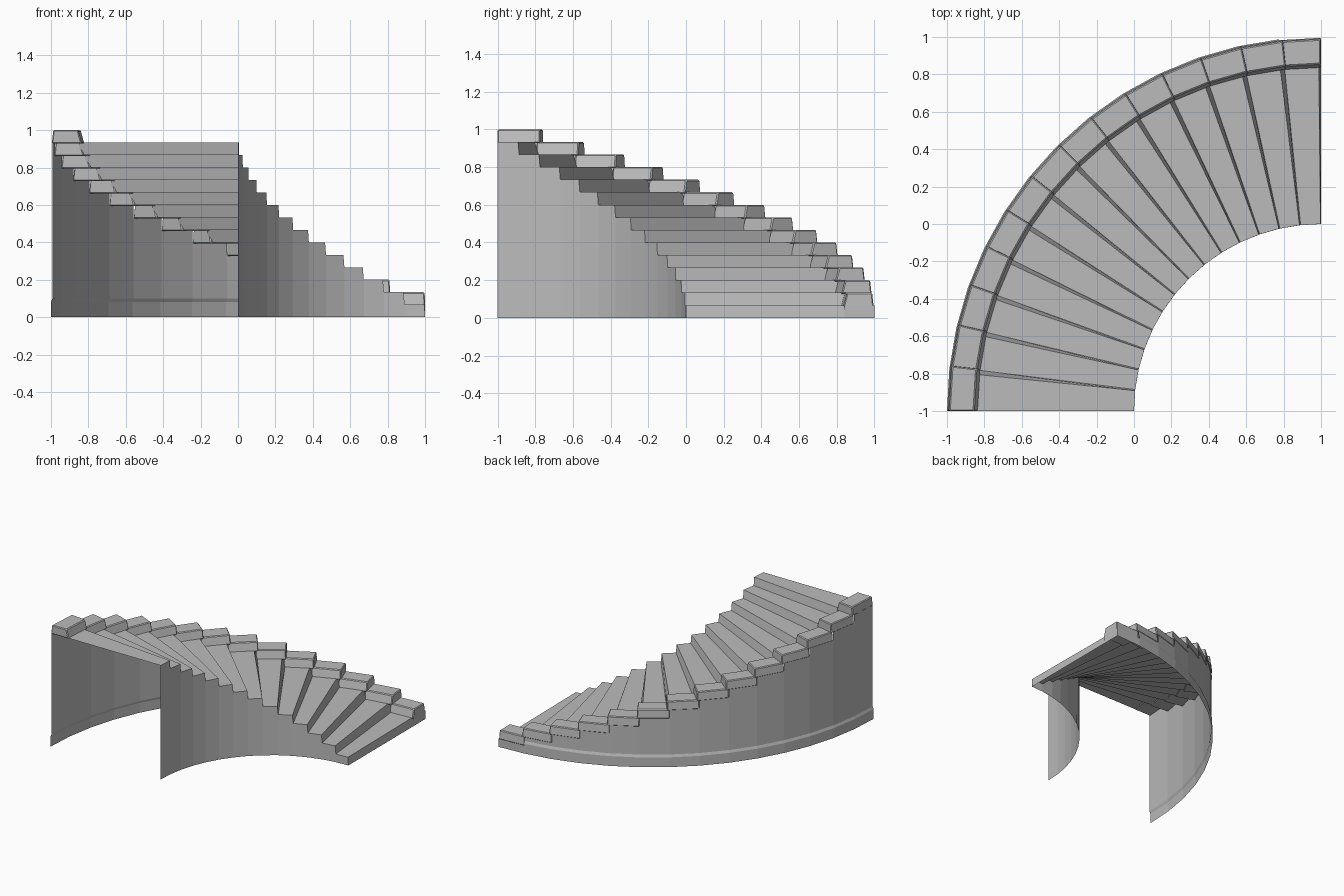
import bpy, bmesh
from math import sin, cos, pi

if "Cube" in bpy.data.objects:
    bpy.data.objects.remove(bpy.data.objects["Cube"])

N = 14                 # steps in the quarter turn
H = 1 / 15             # rise of each step
S = pi / 2 / N         # angle of each step
TIN, TOUT = 0.003, 0.012   # riser slant at the inner and outer edge
WALL = 1.992           # outer wall radius

grey = bpy.data.materials.new("stone_grey")
grey.diffuse_color = (0.5, 0.5, 0.5, 1)
grey.use_nodes = True
grey.node_tree.nodes["Principled BSDF"].inputs["Base Color"].default_value = grey.diffuse_color


def pt(k, r, z, d=0.0):
    """Point on boundary k (0 = high end), radius r, moved d down the stair."""
    a = k * S
    return (1 - r * cos(a) + d * sin(a), -1 + r * sin(a) + d * cos(a), z)


def make(name, polys, bevel=0):
    bm = bmesh.new()
    for poly in polys:
        bm.faces.new([bm.verts.new(p) for p in poly])
    bmesh.ops.remove_doubles(bm, verts=bm.verts, dist=0.0005)
    bmesh.ops.recalc_face_normals(bm, faces=bm.faces)
    me = bpy.data.meshes.new(name)
    bm.to_mesh(me)
    bm.free()
    me.materials.append(grey)
    ob = bpy.data.objects.new(name, me)
    bpy.context.collection.objects.link(ob)
    if bevel:
        m = ob.modifiers.new("bevel", 'BEVEL')
        m.width = bevel
        m.segments = 1
    return ob


def box_faces(lo, hi):
    """Faces of a block from its bottom and top rings of four points."""
    sides = [[lo[i], lo[(i + 1) % 4], hi[(i + 1) % 4], hi[i]] for i in range(4)]
    return [lo, hi] + sides


steps, inner, outer = [], [], []
for k in range(N):
    z = (N - k) * H
    b = 1 if k else 0            # no slant at the two ends of the flight
    f = 1 if k < N - 1 else 0
    # tread and slanted riser
    steps.append([pt(k, 1, z, b * TIN), pt(k, 1.86, z, b * TOUT),
                  pt(k + 1, 1.86, z, -TOUT), pt(k + 1, 1, z, -TIN)])
    steps.append([pt(k + 1, 1, z, -TIN), pt(k + 1, 1.86, z, -TOUT),
                  pt(k + 1, 1.86, z - H, f * TOUT), pt(k + 1, 1, z - H, f * TIN)])
    # inner wall panel with the stair profile on top
    panel = [pt(k, 1, 0, b * TIN), pt(k + 1, 1, 0, f * TIN)]
    if f:
        panel.append(pt(k + 1, 1, z - H, TIN))
    inner.append(panel + [pt(k + 1, 1, z, -TIN), pt(k, 1, z, b * TIN)])
    # outer wall panel with a slightly projecting base band
    prof = [(2.0, 0), (2.0, min(0.08, z))]
    if z > 0.1:
        prof += [(WALL, 0.1), (WALL, z)]
    for (r0, z0), (r1, z1) in zip(prof, prof[1:]):
        outer.append([pt(k, r0, z0), pt(k + 1, r0, z0), pt(k + 1, r1, z1), pt(k, r1, z1)])
    # curb block on the outer edge, leaning a little over the next one
    zb, lap = z - 0.006, f * 0.02
    lo = [pt(k, 1.835, zb), pt(k + 1, 1.835, zb, lap),
          pt(k + 1, 1.996, zb, lap), pt(k, 1.996, zb)]
    hi = [pt(k, 1.855, z + H), pt(k + 1, 1.855, z + H, lap - 0.002),
          pt(k + 1, 1.988, z + H, lap - 0.002), pt(k, 1.988, z + H)]
    make(f"curb_block_{k + 1}", box_faces(lo, hi), 0.006)

# end of the outer wall below the lowest curb
outer.append([pt(N, 1.84, 0), pt(N, 2.0, 0), pt(N, 2.0, H), pt(N, 1.84, H)])

make("treads_and_risers", steps)
make("inner_wall", inner)
make("outer_wall", outer)
